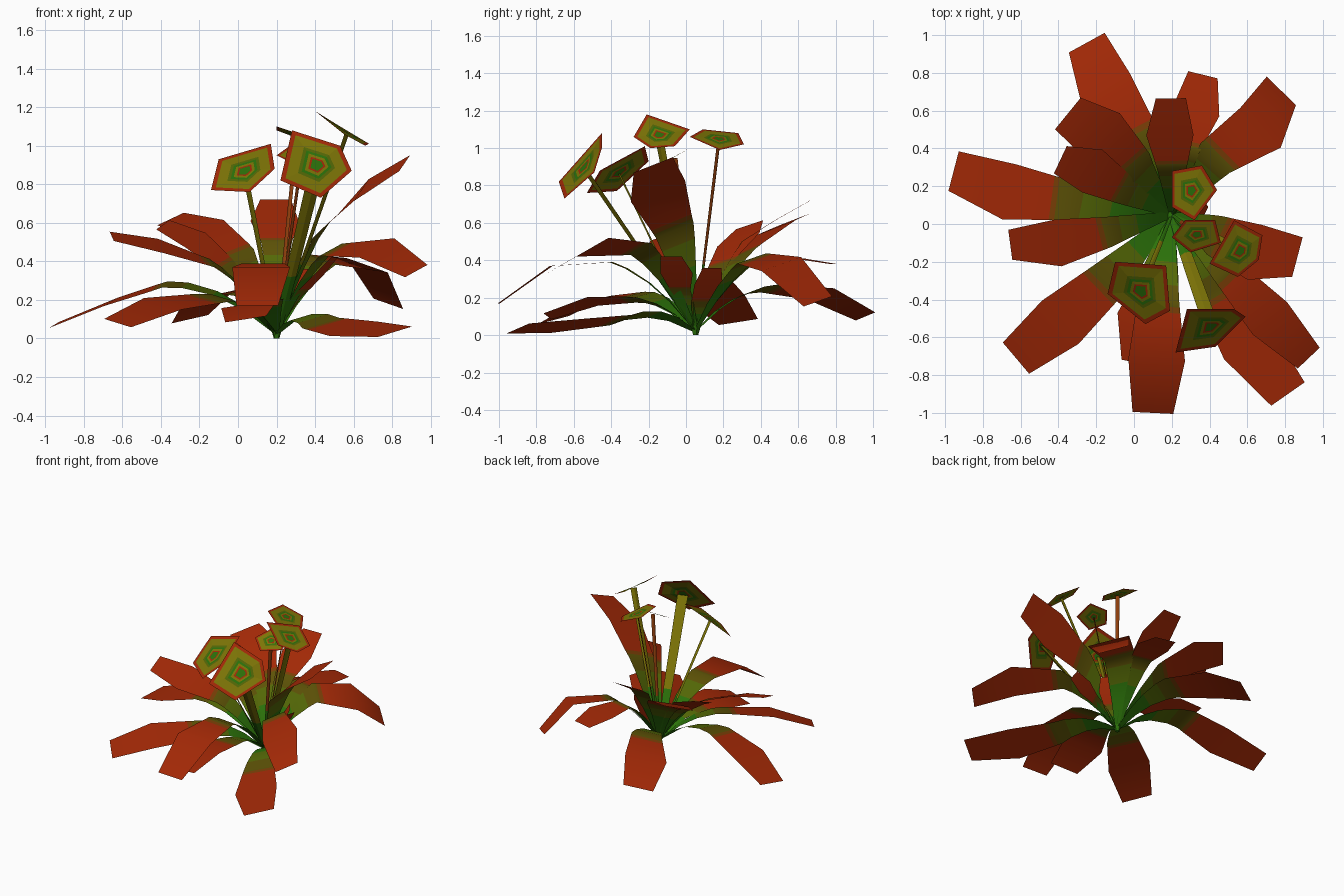
import bpy, math
from mathutils import Vector

cube = bpy.data.objects.get("Cube")
if cube:
    bpy.data.objects.remove(cube)

UP = Vector((0, 0, 1))
ROOT = Vector((0.2, 0.05, 0.02))


def material(name, color):
    m = bpy.data.materials.new(name)
    m.use_nodes = True
    m.diffuse_color = (*color, 1)
    m.node_tree.nodes["Principled BSDF"].inputs["Base Color"].default_value = (*color, 1)
    return m


RED, OLIVE, DARK_OLIVE, MOSS, GREEN, STEM, RUST = range(7)
PALETTE = [material("leaf_red", (0.37, 0.022, 0.002)),
           material("olive_yellow", (0.21, 0.18, 0.002)),
           material("dark_olive", (0.11, 0.085, 0.002)),
           material("moss_green", (0.09, 0.14, 0.002)),
           material("leaf_green", (0.025, 0.17, 0.003)),
           material("stem_red", (0.28, 0.05, 0.004)),
           material("rust_brown", (0.2, 0.05, 0.002))]


def build(name, verts, faces, colors, smooth=False):
    mesh = bpy.data.meshes.new(name)
    mesh.from_pydata(verts, [], faces)
    for m in PALETTE:
        mesh.materials.append(m)
    for poly, c in zip(mesh.polygons, colors):
        poly.material_index = c
        poly.use_smooth = smooth
    obj = bpy.data.objects.new(name, mesh)
    bpy.context.collection.objects.link(obj)


def leaf(name, a, b, tip, widths, tilt=0.0):
    """Arched blade along root, middle, shoulder and tip; green turns red outward."""
    spine = [ROOT, Vector(a), Vector(b), Vector(tip)]
    half = [0.015, *widths]
    out = spine[3] - spine[0]
    reach = (spine[1] - ROOT).to_2d().length
    bands = [GREEN, GREEN, MOSS, DARK_OLIVE, DARK_OLIVE, RUST, RED, RED]
    verts = []
    for u in (0, 0.3, 0.55, 0.82, 1, 1.1, 1.2, 2, 3):
        i = min(int(u), 2)
        f = u - i
        p = spine[i].lerp(spine[i + 1], f)
        if u < 1:
            p += UP * reach * 0.5 * f * (1 - f)
        w = half[i] + (half[i + 1] - half[i]) * f
        along = spine[min(i + 1, 3)] - spine[max(i - 1, 0)] if u >= 1 else out
        side = Vector((along.y, -along.x, 0)).normalized() + UP * tilt
        verts += [p - side * w, p + side * w]
    faces = [(2 * k, 2 * k + 1, 2 * k + 3, 2 * k + 2) for k in range(len(bands))]
    build(name, verts, faces, bands, smooth=True)


def stem(name, top, radius, color):
    """Flattened tapered prism from the root up to a bloom."""
    across = Vector((top.y - ROOT.y, ROOT.x - top.x, 0)).normalized()
    depth = across.cross(top - ROOT).normalized()
    verts = []
    for p, s in ((ROOT, 0.5), (ROOT.lerp(top, 0.35), 0.8), (top, 1)):
        for k in range(4):
            t = k * math.pi / 2
            verts.append(p + (across * math.cos(t) + depth * math.sin(t) * 0.3) * radius * s)
    faces = [(r + k, r + (k + 1) % 4, r + 4 + (k + 1) % 4, r + 4 + k)
             for r in (0, 4) for k in range(4)]
    build(name, verts, faces, [GREEN] * 4 + [color] * 4)


def bloom(name, corners, center):
    """Five-sided flat head made of nested coloured rings."""
    rings = ((1, RED), (0.86, OLIVE), (0.52, MOSS), (0.42, GREEN),
             (0.33, OLIVE), (0.24, RED), (0.18, GREEN))
    verts, faces, colors = [], [], []
    for n, (r, c) in enumerate(rings):
        verts += [center.lerp(corner, r) for corner in corners]
        if n + 1 < len(rings):
            for k in range(5):
                j = (k + 1) % 5
                faces.append((5 * n + k, 5 * n + 5 + k, 5 * n + 5 + j, 5 * n + j))
                colors.append(c)
    faces.append(tuple(reversed(range(len(verts) - 5, len(verts)))))
    colors.append(rings[-1][1])
    build(name, verts, faces, colors)


# Leaves, going round the plant
wide = (0.11, 0.15, 0.108)
slim = (0.08, 0.125, 0.08)
small = (0.06, 0.09, 0.06)
leaf("back_left_leaf", (0.03, 0.45, 0.25), (-0.15, 0.72, 0.22), (-0.25, 0.96, 0.1), wide, 0.2)
leaf("high_left_leaf", (0, 0.3, 0.43), (-0.17, 0.47, 0.57), (-0.35, 0.585, 0.62), wide, 0.3)
leaf("inner_left_leaf", (-0.05, 0.18, 0.37), (-0.22, 0.28, 0.51), (-0.39, 0.34, 0.59), slim, 0.3)
leaf("long_left_leaf", (-0.38, 0.13, 0.28), (-0.66, 0.17, 0.19), (-0.955, 0.28, 0.07), wide, 0.15)
leaf("back_right_leaf", (0.43, 0.35, 0.41), (0.67, 0.51, 0.38), (0.78, 0.705, 0.18), wide, -0.25)
leaf("back_leaf", (0.27, 0.4, 0.42), (0.33, 0.6, 0.41), (0.365, 0.79, 0.38), slim)
leaf("upright_back_leaf", (0.2, 0.3, 0.5), (0.19, 0.47, 0.61), (0.195, 0.665, 0.72), slim)
leaf("middle_left_leaf", (-0.13, -0.04, 0.39), (-0.4, -0.1, 0.48), (-0.655, -0.11, 0.53), slim, 0.3)
leaf("front_left_leaf", (-0.14, -0.3, 0.21), (-0.39, -0.52, 0.18), (-0.625, -0.71, 0.08), wide, 0.2)
leaf("front_leaf", (0.13, -0.4, 0.39), (0.12, -0.72, 0.37), (0.1, -1, 0.17), wide)
leaf("low_front_leaf", (0.13, -0.3, 0.19), (0.06, -0.5, 0.18), (0.04, -0.74, 0.1), wide, -0.15)
leaf("front_right_leaf", (0.48, -0.24, 0.46), (0.72, -0.5, 0.47), (0.925, -0.71, 0.35), slim, -0.4)
leaf("low_right_leaf", (0.43, -0.35, 0.08), (0.6, -0.63, 0.05), (0.815, -0.9, 0.035), wide, -0.25)
leaf("upright_right_leaf", (0.43, -0.06, 0.56), (0.64, -0.15, 0.77), (0.865, -0.175, 0.91), wide, -0.38)
leaf("short_right_leaf", (0.33, -0.03, 0.24), (0.42, -0.05, 0.33), (0.5, -0.08, 0.42), small)
leaf("short_back_leaf", (0.27, 0.08, 0.17), (0.32, 0.12, 0.27), (0.36, 0.14, 0.36), small)

# Blooms by their five corners, each on its own stem
heads = (
    ("left", 0.015, OLIVE, ((-0.1, -0.2, 0.93), (0.17, -0.22, 1.01), (0.19, -0.46, 0.88),
                            (0.06, -0.53, 0.76), (-0.14, -0.37, 0.77))),
    ("front", 0.04, OLIVE, ((0.28, -0.45, 1.08), (0.53, -0.45, 1.0), (0.59, -0.49, 0.87),
                            (0.43, -0.65, 0.73), (0.22, -0.68, 0.82))),
    ("right", 0.025, OLIVE, ((0.4, -0.21, 1.18), (0.53, 0.02, 1.1), (0.68, -0.06, 1.01),
                             (0.66, -0.19, 1.0), (0.55, -0.28, 1.06))),
    ("back", 0.014, STEM, ((0.2, 0.28, 1.08), (0.36, 0.31, 1.02), (0.44, 0.18, 0.99),
                           (0.32, 0.02, 1.06), (0.2, 0.09, 1.1))),
    ("inner", 0.014, STEM, ((0.2, -0.07, 0.95), (0.27, 0.02, 1.0), (0.43, 0.02, 1.0),
                            (0.46, -0.1, 0.93), (0.3, -0.15, 0.9))))
for name, thick, color, points in heads:
    corners = [Vector(p) for p in points]
    center = sum(corners, Vector()) / len(corners)
    bloom(name + "_bloom", corners, center)
    stem(name + "_stem", center - UP * 0.01, thick, color)

# Crown where everything meets the ground
bpy.ops.mesh.primitive_cone_add(vertices=5, radius1=0.015, radius2=0.03, depth=0.05,
                                location=(ROOT.x, ROOT.y, 0.025))
crown = bpy.context.object
crown.name = "crown"
crown.data.materials.append(PALETTE[GREEN])
